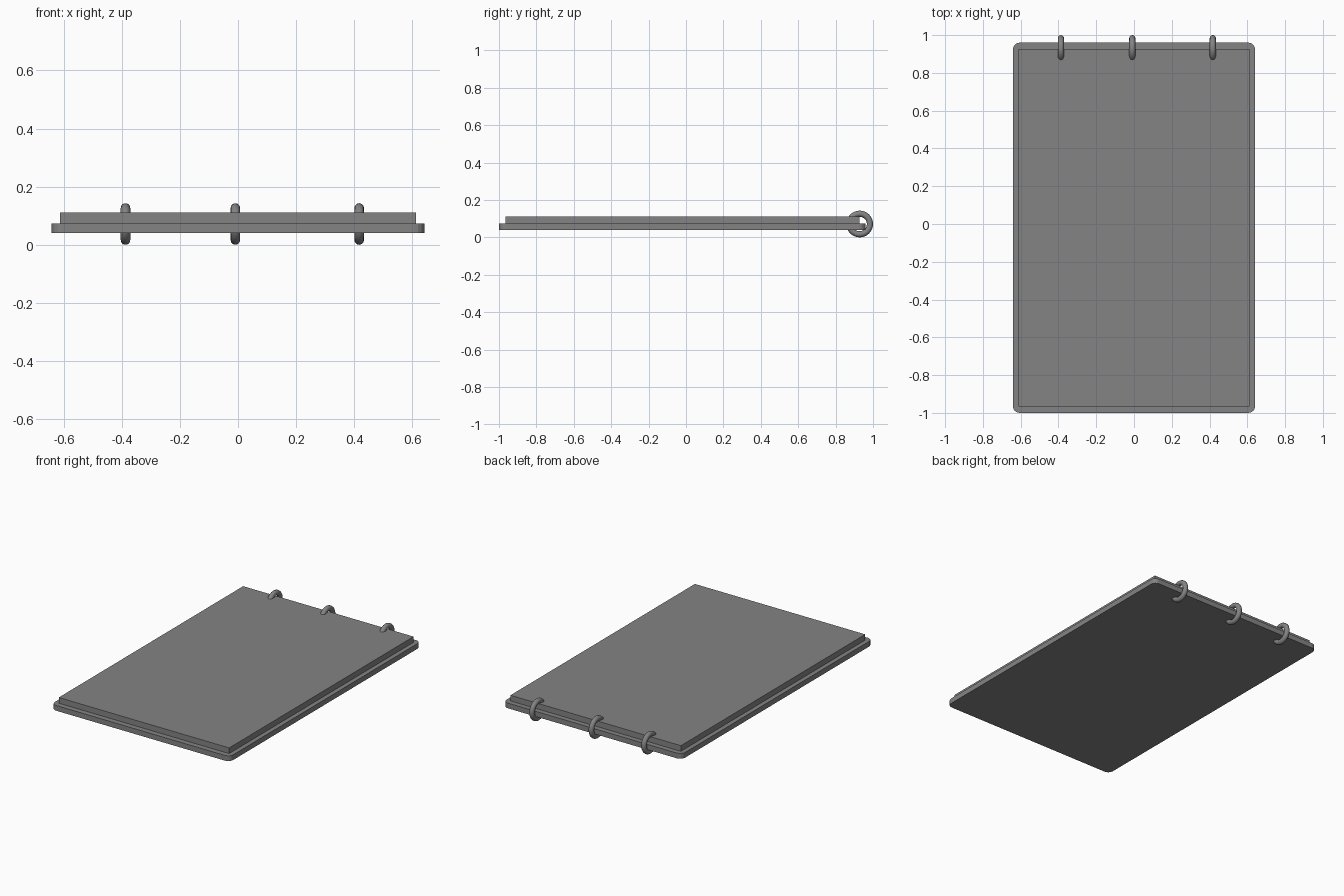
import bpy
import bmesh
import math

cube = bpy.data.objects.get("Cube")
if cube:
    bpy.data.objects.remove(cube, do_unlink=True)

grey = bpy.data.materials.new("mid_grey")
grey.use_nodes = True
COLOR = (0.23, 0.23, 0.23, 1)
grey.diffuse_color = COLOR
grey.node_tree.nodes["Principled BSDF"].inputs["Base Color"].default_value = COLOR


def slab(name, half_x, y0, y1, z0, z1, corner=0):
    """Flat box with optional rounded vertical corners."""
    bm = bmesh.new()
    bmesh.ops.create_cube(bm, size=1)
    for v in bm.verts:
        v.co.x *= 2 * half_x
        v.co.y = y1 if v.co.y > 0 else y0
        v.co.z = z1 if v.co.z > 0 else z0
    if corner:
        upright = [e for e in bm.edges
                   if abs(e.verts[0].co.z - e.verts[1].co.z) > 0.001]
        bmesh.ops.bevel(bm, geom=upright, offset=corner, segments=4,
                        profile=0.5, affect='EDGES')
    mesh = bpy.data.meshes.new(name)
    bm.to_mesh(mesh)
    bm.free()
    mesh.materials.append(grey)
    obj = bpy.data.objects.new(name, mesh)
    bpy.context.collection.objects.link(obj)
    return obj


# Backing cover with rounded corners, and the page block on top
slab("back_cover", 0.641, -1.0, 0.96, 0.04, 0.074, corner=0.035)
slab("page_block", 0.612, -0.965, 0.927, 0.074, 0.111)

# Binding rings along the back edge
for name, x in (("right", -0.387), ("middle", -0.009), ("left", 0.417)):
    bpy.ops.mesh.primitive_torus_add(
        major_radius=0.055, minor_radius=0.0165,
        major_segments=32, minor_segments=12,
        location=(x, 0.9285, 0.0715), rotation=(0, math.pi / 2, 0))
    ring = bpy.context.object
    ring.name = "binding_ring_" + name
    ring.data.materials.append(grey)
    bpy.ops.object.shade_smooth_by_angle(angle=math.radians(40))
